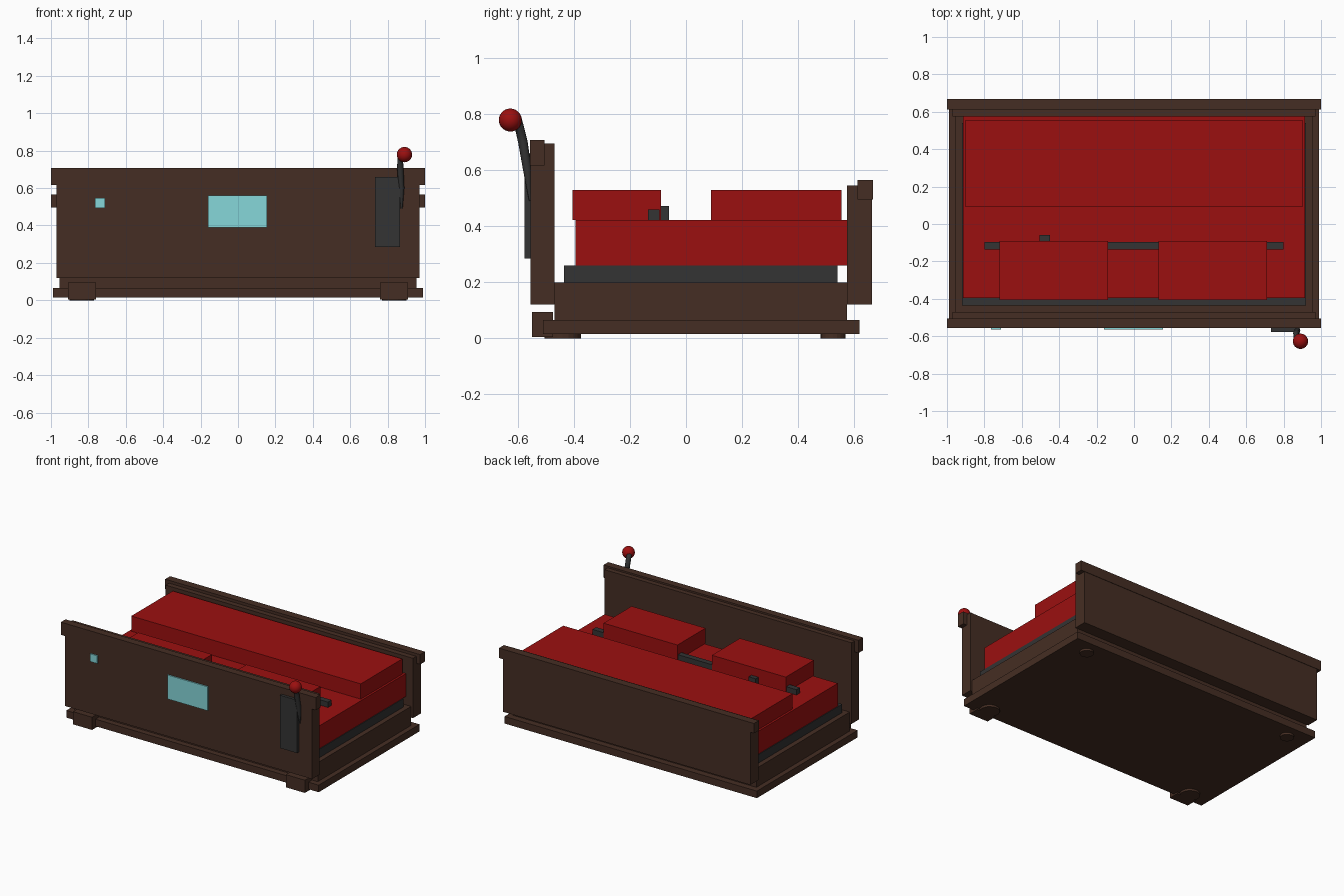
import bpy

cube = bpy.data.objects.get("Cube")
if cube:
    bpy.data.objects.remove(cube, do_unlink=True)


def material(name, rgb):
    m = bpy.data.materials.new(name)
    m.use_nodes = True
    m.diffuse_color = (*rgb, 1)
    m.node_tree.nodes["Principled BSDF"].inputs["Base Color"].default_value = (*rgb, 1)
    return m


WOOD = material("dark brown wood", (0.06, 0.027, 0.017))
RED = material("deep red", (0.33, 0.005, 0.005))
METAL = material("charcoal metal", (0.033, 0.033, 0.033))
GLASS = material("pale cyan", (0.24, 0.68, 0.70))


def box(name, x, y, z, mat):
    """Box from its (min, max) range on each axis."""
    ranges = (x, y, z)
    bpy.ops.mesh.primitive_cube_add(size=1, location=[(a + b) / 2 for a, b in ranges])
    ob = bpy.context.object
    ob.name = name
    ob.scale = [b - a for a, b in ranges]
    bpy.ops.object.transform_apply(location=False, rotation=False, scale=True)
    ob.data.materials.append(mat)
    return ob


def wide(name, half, y, z, mat):
    return box(name, (-half, half), y, z, mat)


# Stepped wooden base
wide("base_plinth", 0.99, (-0.51, 0.62), (0.015, 0.065), WOOD)
wide("base_frame", 0.955, (-0.47, 0.575), (0.065, 0.2), WOOD)

# Layers inside the cabinet
wide("metal_tray", 0.92, (-0.435, 0.54), (0.2, 0.26), METAL)
wide("red_deck", 0.915, (-0.395, 0.575), (0.26, 0.422), RED)
wide("rear_cushion", 0.9, (0.09, 0.555), (0.422, 0.53), RED)
box("right_cushion", (-0.72, -0.14), (-0.405, -0.09), (0.422, 0.53), RED)
box("left_cushion", (0.13, 0.71), (-0.405, -0.09), (0.422, 0.53), RED)
wide("cross_bar", 0.8, (-0.135, -0.095), (0.422, 0.46), METAL)
box("bar_block", (-0.505, -0.45), (-0.095, -0.06), (0.422, 0.472), METAL)

# Tall front and low back panels with cap rails
wide("front_panel", 0.97, (-0.555, -0.47), (0.12, 0.695), WOOD)
wide("front_rail", 1.0, (-0.557, -0.505), (0.617, 0.707), WOOD)
wide("back_panel", 0.97, (0.575, 0.664), (0.12, 0.545), WOOD)
wide("back_rail", 1.0, (0.612, 0.667), (0.495, 0.565), WOOD)

# Front blocks and round feet
for side, s in (("right", -1), ("left", 1)):
    box(f"{side}_front_block", sorted((s * 0.76, s * 0.91)), (-0.55, -0.475), (0.004, 0.094), WOOD)
    for end, y, r in (("front", -0.44, 0.065), ("back", 0.525, 0.045)):
        bpy.ops.mesh.primitive_cylinder_add(
            vertices=20, radius=r, depth=0.02, location=(s * 0.835, y, 0.01))
        foot = bpy.context.object
        foot.name = f"{side}_{end}_foot"
        foot.data.materials.append(WOOD)

# Front displays
box("front_screen", (-0.16, 0.156), (-0.564, -0.555), (0.39, 0.56), GLASS)
box("small_screen", (-0.765, -0.71), (-0.564, -0.555), (0.493, 0.548), GLASS)

# Lever plate, arm and knob
box("lever_plate", (0.733, 0.866), (-0.577, -0.555), (0.285, 0.66), METAL)
curve = bpy.data.curves.new("lever_arm", "CURVE")
curve.dimensions = "3D"
curve.bevel_depth = 0.017
curve.bevel_resolution = 2
curve.use_fill_caps = True
path = curve.splines.new("POLY")
points = [(0.875, -0.555, 0.49, 0.3), (0.874, -0.566, 0.6, 0.9),
          (0.868, -0.582, 0.7, 1), (0.867, -0.6, 0.775, 1), (0.89, -0.62, 0.78, 0.8)]
path.points.add(len(points) - 1)
for p, (x, y, z, r) in zip(path.points, points):
    p.co = (x, y, z, 1)
    p.radius = r
arm = bpy.data.objects.new("lever_arm", curve)
curve.materials.append(METAL)
bpy.context.collection.objects.link(arm)

bpy.ops.mesh.primitive_uv_sphere_add(
    segments=24, ring_count=14, radius=0.041, location=(0.89, -0.627, 0.779))
knob = bpy.context.object
knob.name = "lever_knob"
knob.data.materials.append(RED)
bpy.ops.object.shade_smooth()
